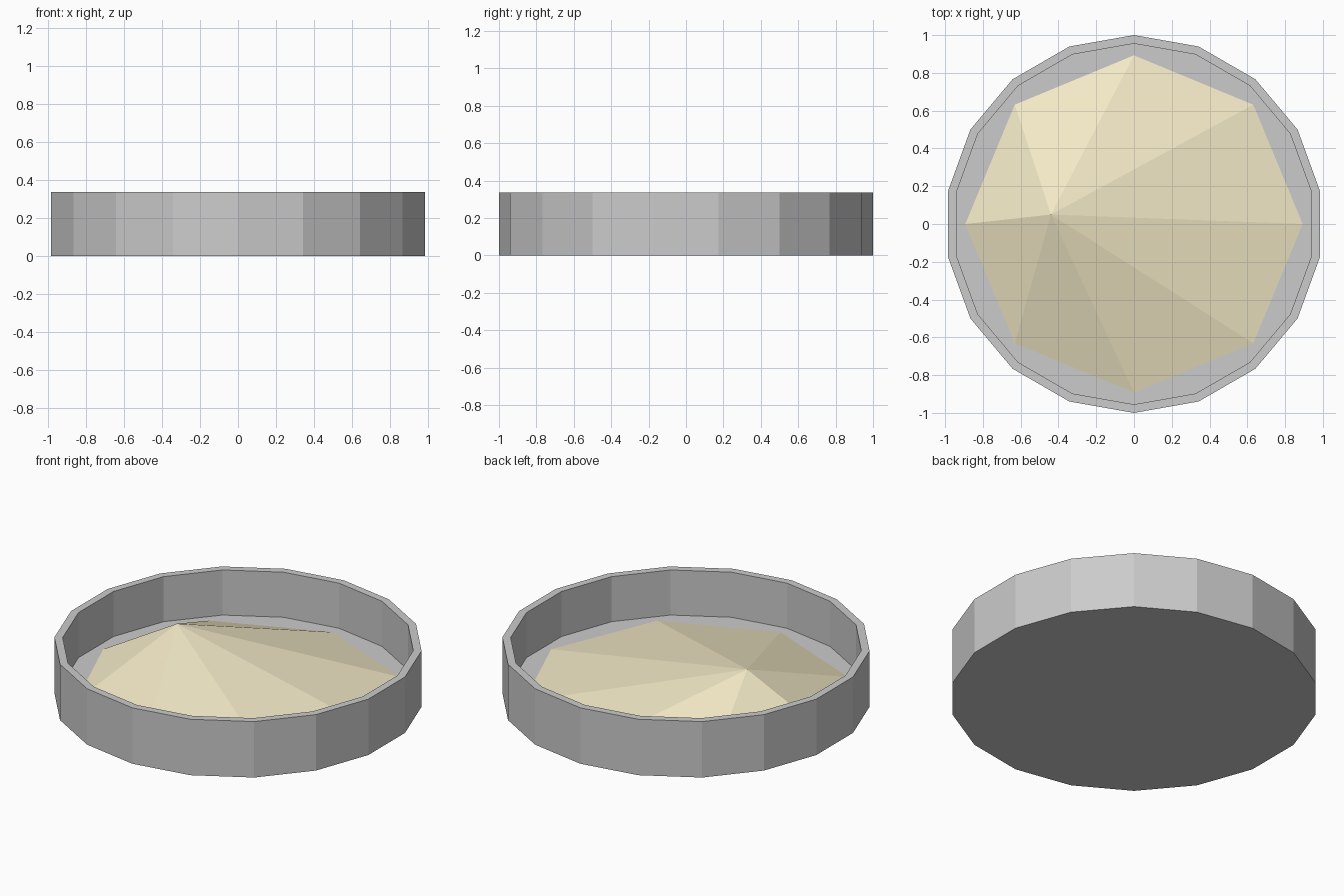
import bpy, bmesh
from math import sin, cos, pi

if "Cube" in bpy.data.objects:
    bpy.data.objects.remove(bpy.data.objects["Cube"])

WALL_TOP, FLOOR = 0.335, 0.065


def ring(bm, sides, radius, z):
    """Polygon of vertices with the first one on +y."""
    return [bm.verts.new((-radius * sin(2 * pi * i / sides),
                          radius * cos(2 * pi * i / sides), z))
            for i in range(sides)]


def finish(bm, name, color=None):
    bmesh.ops.recalc_face_normals(bm, faces=bm.faces)
    mesh = bpy.data.meshes.new(name)
    bm.to_mesh(mesh)
    bm.free()
    obj = bpy.data.objects.new(name, mesh)
    bpy.context.collection.objects.link(obj)
    if color:
        mat = bpy.data.materials.new(name + "_material")
        mat.diffuse_color = color
        mat.use_nodes = True
        mat.node_tree.nodes["Principled BSDF"].inputs["Base Color"].default_value = mat.diffuse_color
        mesh.materials.append(mat)
    return obj


# Dish: outer wall, rim, inner wall, closed by the underside and the floor
bm = bmesh.new()
sides = 18
profile = [(1.0, 0.0), (1.0, WALL_TOP), (0.955, WALL_TOP), (0.955, FLOOR)]
rings = [ring(bm, sides, r, z) for r, z in profile]
for a, b in zip(rings, rings[1:]):
    for i in range(sides):
        j = (i + 1) % sides
        bm.faces.new((a[i], a[j], b[j], b[i]))
bm.faces.new(rings[0])
bm.faces.new(rings[-1])
finish(bm, "dish")

# Off-centre heap of sand: eight-sided fan rising to a peak
bm = bmesh.new()
base = ring(bm, 8, 0.893, FLOOR)
peak = bm.verts.new((-0.44, 0.05, 0.32))
for i in range(8):
    bm.faces.new((base[i - 1], base[i], peak))
heap = finish(bm, "sand_heap", (0.9, 0.82, 0.57, 1.0))
# The open heap needs its faces turned upward
if heap.data.polygons[0].normal.z < 0:
    heap.data.flip_normals()
